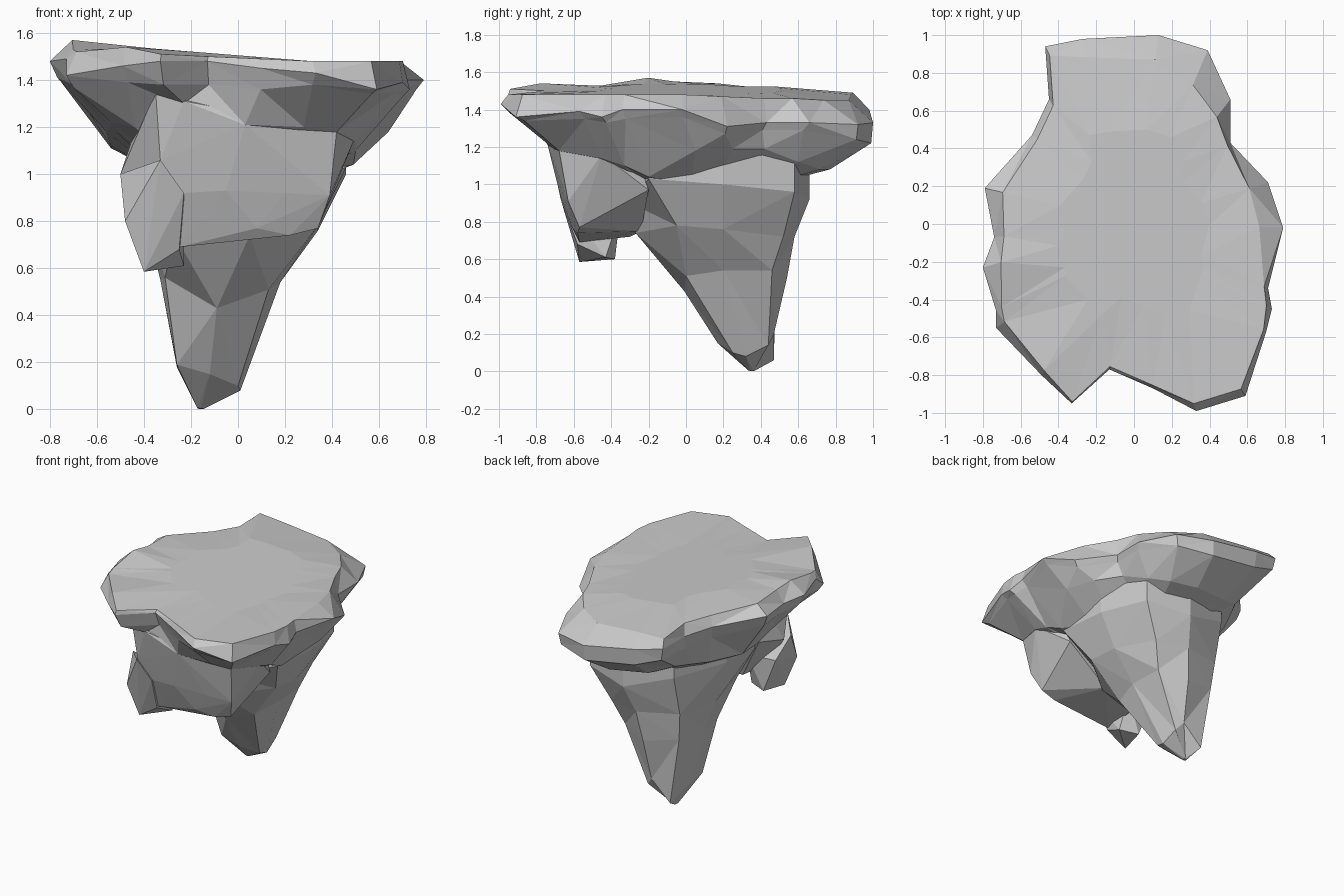
import bpy, bmesh


def finish(name, bm):
    """Triangulate for crisp facets and turn the bmesh into an object."""
    bmesh.ops.triangulate(bm, faces=bm.faces[:])
    bmesh.ops.recalc_face_normals(bm, faces=bm.faces[:])
    mesh = bpy.data.meshes.new(name)
    bm.to_mesh(mesh)
    bm.free()
    ob = bpy.data.objects.new(name, mesh)
    bpy.context.collection.objects.link(ob)
    return ob


def hull(name, points):
    """Faceted boulder: convex hull around a few corner points."""
    bm = bmesh.new()
    for p in points:
        bm.verts.new(p)
    res = bmesh.ops.convex_hull(bm, input=bm.verts[:])
    loose = {v for v in res["geom_interior"] if isinstance(v, bmesh.types.BMVert)}
    bmesh.ops.delete(bm, geom=list(loose), context='VERTS')
    return finish(name, bm)


def loft(name, rings):
    """Skin a stack of equal-length rings and cap both ends."""
    bm = bmesh.new()
    rows = [[bm.verts.new(p) for p in ring] for ring in rings]
    n = len(rows[0])
    for a, b in zip(rows, rows[1:]):
        for i in range(n):
            j = (i + 1) % n
            bm.faces.new((a[i], a[j], b[j], b[i]))
    bm.faces.new(rows[0])
    bm.faces.new(rows[-1])
    return finish(name, bm)


# Plateau outline, from the back left corner clockwise
outline = [
    (-.47, .94, 1.44), (-.27, .98, 1.40), (.13, 1.0, 1.33), (.39, .92, 1.32),
    (.51, .66, 1.33), (.51, .43, 1.33), (.71, .22, 1.31), (.79, -.02, 1.40),
    (.71, -.34, 1.40), (.73, -.45, 1.36), (.70, -.57, 1.39), (.59, -.91, 1.36),
    (.33, -.99, 1.43), (.10, -.87, 1.45), (-.13, -.77, 1.48), (-.33, -.95, 1.48),
    (-.49, -.80, 1.46), (-.73, -.55, 1.42), (-.73, -.46, 1.49), (-.80, -.23, 1.48),
    (-.74, -.07, 1.46), (-.79, .19, 1.48), (-.54, .47, 1.44), (-.45, .66, 1.42),
]

# For each outline corner: top edge inset and height, lower edge height
rim = [
    (.95, 1.49, 1.35), (.90, 1.48, 1.28), (.87, 1.45, 1.22), (.80, 1.45, 1.24),
    (.86, 1.46, 1.29), (.97, 1.46, 1.29), (.86, 1.47, 1.27), (.84, 1.48, 1.36),
    (.97, 1.48, 1.35), (.96, 1.48, 1.33), (.98, 1.48, 1.35), (.96, 1.48, 1.34),
    (.96, 1.48, 1.38), (.98, 1.49, 1.36), (.98, 1.50, 1.38), (.99, 1.51, 1.38),
    (.97, 1.54, 1.39), (.94, 1.52, 1.37), (.96, 1.53, 1.38), (.88, 1.57, 1.41),
    (.93, 1.55, 1.38), (.88, 1.54, 1.40), (.95, 1.51, 1.35), (.95, 1.50, 1.32),
]

# Inner edge of the flaring underside, one corner per outline corner
under = [
    (-.36, .64, 1.17), (-.20, .72, 1.11), (.08, .77, 1.08), (.28, .72, 1.08),
    (.38, .60, 1.12), (.45, .42, 1.19), (.56, .25, 1.19), (.64, .05, 1.18),
    (.49, -.20, 1.04), (.50, -.33, 1.10), (.50, -.45, 1.14), (.42, -.68, 1.18),
    (.28, -.72, 1.20), (.03, -.74, 1.21), (-.23, -.74, 1.30), (-.35, -.73, 1.34),
    (-.44, -.58, 1.20), (-.54, -.45, 1.22), (-.54, -.38, 1.20), (-.56, -.20, 1.18),
    (-.54, -.05, 1.12), (-.54, .12, 1.11), (-.47, .40, 1.14), (-.41, .54, 1.16),
]

# Plateau with bevelled rim and flaring underside
rock = loft("floating_rock", [
    [(x * .5, y * .5, 1.505 - .04 * x) for x, y, z in outline],
    [(x * s, y * s, t) for (x, y, z), (s, t, l) in zip(outline, rim)],
    outline,
    [(x * .96, y * (.99 if y > .9 else .95), l)
     for (x, y, z), (s, t, l) in zip(outline, rim)],
    under,
    [(x * .6, y * .6, 1.0) for x, y, z in under],
])

# Long tapering spike hanging under the rear half
shoulder = [(.46, -.2, 1.03), (.46, .2, 1.0), (.37, .58, .96), (.05, .66, .92),
            (-.3, .57, 1.04), (-.47, .2, 1.06), (-.42, -.2, 1.0), (.1, -.3, .9)]
toe = [(0, .25, .1), (.01, .32, .08), (0, .44, .14), (-.05, .47, .2),
       (-.2, .47, .06), (-.26, .3, .18), (-.26, .18, .19), (-.12, .17, .15)]
spike = loft("spike", [
    [(x, y, 1.25) for x, y, z in shoulder],
    shoulder,
    [(.34, -.05, .78), (.34, .2, .76), (.24, .52, .72), (0, .58, .72),
     (-.3, .5, .75), (-.38, .2, .75), (-.27, -.2, .74), (.05, -.27, .74)],
    [(.13, 0, .51), (.18, .2, .54), (.17, .46, .54), (-.03, .54, .5),
     (-.28, .48, .55), (-.33, .25, .55), (-.31, .08, .56), (-.09, -.01, .43)],
    toe,
    [(-.16 + (x + .13) * .1, .35 + (y - .33) * .1, z * .03) for x, y, z in toe],
])

# Blunt cliff under the front half
cliff = hull("front_cliff", [
    (.34, -.57, .77), (.22, -.58, .74), (.08, -.61, .77), (-.08, -.53, .73),
    (-.05, -.67, .93), (.2, -.65, .92), (.39, -.63, .91), (.50, -.45, 1.16),
    (.42, -.68, 1.19), (.03, -.74, 1.21), (-.23, -.75, 1.31), (-.35, -.73, 1.35),
    (-.33, -.69, 1.06), (-.5, -.42, 1.0), (-.45, -.2, 1.05), (-.23, -.66, .92),
    (.05, -.24, .75), (.40, -.2, .97), (-.25, -.3, .72), (-.25, -.57, .69),
    (.4, -.3, 1.25), (-.4, -.3, 1.3),
])

# Small stub hanging at the front left
stub = hull("left_stub", [
    (-.5, -.5, 1.0), (-.48, -.6, .8), (-.40, -.57, .585), (-.36, -.38, .6),
    (-.23, -.43, .61), (-.25, -.58, .68), (-.23, -.67, .92), (-.33, -.70, 1.06),
    (-.25, -.35, .85), (-.46, -.38, .85),
])

# Fuse the boulders into one rock
bpy.context.view_layer.objects.active = rock
for part in (spike, cliff, stub):
    mod = rock.modifiers.new(part.name, 'BOOLEAN')
    mod.operation = 'UNION'
    mod.solver = 'EXACT'
    mod.object = part
    bpy.ops.object.modifier_apply(modifier=mod.name)
    bpy.data.objects.remove(part)
